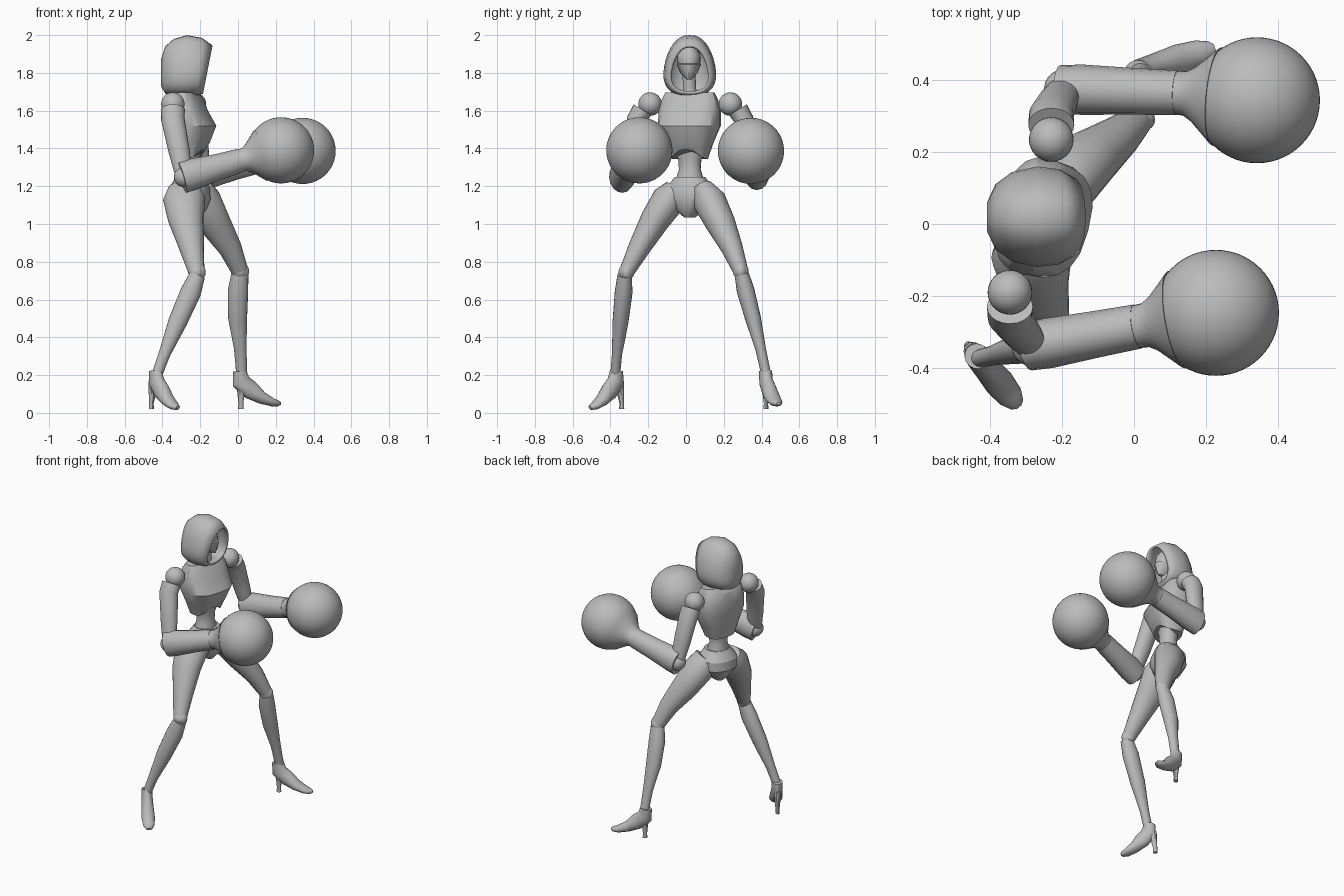
import bpy, bmesh, math
from mathutils import Vector, Matrix

cube = bpy.data.objects.get("Cube")
if cube:
    bpy.data.objects.remove(cube)

grey = bpy.data.materials.new("neutral_grey")
grey.use_nodes = True
grey.diffuse_color = (0.5, 0.5, 0.5, 1)
grey.node_tree.nodes["Principled BSDF"].inputs["Base Color"].default_value = (0.5, 0.5, 0.5, 1)


def finish(name, bm, angle=35):
    bmesh.ops.recalc_face_normals(bm, faces=bm.faces)
    mesh = bpy.data.meshes.new(name)
    bm.to_mesh(mesh)
    bm.free()
    mesh.materials.append(grey)
    ob = bpy.data.objects.new(name, mesh)
    bpy.context.collection.objects.link(ob)
    bpy.ops.object.select_all(action='DESELECT')
    ob.select_set(True)
    bpy.context.view_layer.objects.active = ob
    bpy.ops.object.shade_smooth_by_angle(angle=math.radians(angle))
    return ob


def skin(name, rings, caps=(True, True), angle=35):
    """Bridge a list of equal-length point loops."""
    bm = bmesh.new()
    loops = [[bm.verts.new(p) for p in ring] for ring in rings]
    n = len(loops[0])
    for a, b in zip(loops, loops[1:]):
        for i in range(n):
            j = (i + 1) % n
            bm.faces.new((a[i], a[j], b[j], b[i]))
    for loop, cap in ((loops[0], caps[0]), (loops[-1], caps[1])):
        if cap:
            bm.faces.new(loop)
    return finish(name, bm, angle)


def tube(name, path, fwd=(1, 0, 0), n=20):
    """Limb through (x, y, z, half width, half depth), depth measured along fwd."""
    pts = [Vector(p[:3]) for p in path]
    rings = []
    for k, p in enumerate(path):
        t = (pts[min(k + 1, len(pts) - 1)] - pts[max(k - 1, 0)]).normalized()
        side = t.cross(Vector(fwd)).normalized()
        front = side.cross(t)
        rings.append([pts[k] + side * p[3] * math.cos(a) + front * p[4] * math.sin(a)
                      for a in (2 * math.pi * i / n for i in range(n))])
    return skin(name, rings)


def power(v, e):
    return math.copysign(abs(v) ** e, v)


def body(name, origin, yaw, rows, e=0.75, n=20, arch=0, angle=25):
    """Stacked sections (z, half width, front, back); arch lifts the lower front edge."""
    rot = Matrix.Rotation(math.radians(yaw), 3, 'Z')
    rings = []
    for k, (z, w, f, b) in enumerate(rows):
        ring = []
        for i in range(n):
            a = 2 * math.pi * i / n
            c = power(math.cos(a), e)
            lift = arch * max(0, math.cos(a)) ** 3 if k == 0 else 0
            p = rot @ Vector((c * (f if c > 0 else b), w * power(math.sin(a), e), 0))
            ring.append(p + Vector((origin[0], origin[1], z + lift)))
        rings.append(ring)
    return skin(name, rings, angle=angle)


def ball(name, loc, r, scale=(1, 1, 1), seg=32):
    bm = bmesh.new()
    bmesh.ops.create_uvsphere(bm, u_segments=seg, v_segments=seg // 2, radius=r)
    bmesh.ops.scale(bm, vec=scale, verts=bm.verts)
    bmesh.ops.translate(bm, vec=loc, verts=bm.verts)
    return finish(name, bm)


# Hood: teardrop sections from the face opening to the closed back
hood_rows = [(-.135, .105, 1.945, 1.69, .05), (-.19, .128, 1.985, 1.68, .03),
             (-.27, .135, 2.0, 1.675, 0), (-.34, .12, 1.98, 1.68, 0),
             (-.385, .088, 1.94, 1.69, 0), (-.408, .04, 1.87, 1.73, 0)]
rings = []
for x, w, top, low, lean in hood_rows:
    ring = []
    for i in range(32):
        a = 2 * math.pi * i / 32
        c = power(math.cos(a), 0.9)
        z = (top + low) / 2 + (top - low) / 2 * c
        y = 0.02 + w * power(math.sin(a), 0.8) * (1 - 0.22 * c)
        ring.append((x - lean * (1 - c) / 2, y, z))
    rings.append(ring)
hood = skin("hood", rings, (False, True), 40)
shell = hood.modifiers.new("cloth_thickness", 'SOLIDIFY')
shell.thickness = 0.014
shell.offset = -1

# Head, mask and neck
body("head", (-.25, .015), 0, [(1.77, .015, .06, .02), (1.80, .042, .07, .05),
     (1.86, .062, .075, .07), (1.90, .06, .07, .07), (1.945, .03, .035, .04)], 1, angle=50)
body("face_mask", (-.25, .015), 0, [(1.765, .014, .068, .01), (1.80, .046, .08, .02),
     (1.845, .064, .084, .02), (1.85, .06, .07, .02)], 1)
tube("neck", [(-.27, .02, 1.64, .05, .05), (-.26, .02, 1.70, .035, .036),
              (-.25, .015, 1.81, .034, .036)])

# Torso
body("chest", (-.27, .02), -15, [(1.345, .095, .085, .07), (1.43, .125, .115, .09),
     (1.52, .165, .148, .10), (1.60, .165, .10, .105), (1.66, .15, .075, .09),
     (1.695, .135, .05, .06), (1.70, .06, .04, .04)], arch=.05)
body("waist", (-.26, .02), -15, [(1.22, .08, .07, .07), (1.29, .058, .052, .055),
     (1.34, .062, .055, .06), (1.42, .09, .07, .07)], 1)
body("pelvis", (-.25, .02), -20, [(1.035, .025, .05, .05), (1.07, .07, .08, .085),
     (1.13, .125, .10, .12), (1.19, .125, .095, .115), (1.25, .08, .07, .075)], .9)

# Arms: (side, shoulder, outward sign, elbow, wrist, glove)
ARMS = [("right", (-.345, -.19, 1.635), -1, (-.285, -.34, 1.25), (.01, -.285, 1.335), (.228, -.247, 1.39)),
        ("left", (-.23, .235, 1.635), 1, (-.195, .375, 1.265), (.12, .365, 1.335), (.342, .344, 1.387))]
for side, sh, s, el, wr, gl in ARMS:
    sh, el, wr, gl = (Vector(v) for v in (sh, el, wr, gl))
    ball(side + "_shoulder", sh, .062)
    ball(side + "_elbow", el, .055)
    p0 = sh + Vector((0, s * .04, -.03))
    p1 = sh + Vector((0, s * .07, -.08))
    mid = p1.lerp(el, .55)
    tube(side + "_upper_arm", [(*p0, .055, .064), (*p1, .052, .062),
         (*mid, .045, .056), (*el, .036, .045)])
    # Forearm sleeve widens toward the elbow
    axis = (wr - el).normalized()
    tube(side + "_forearm", [(*(el - axis * .012), .066, .085), (*(el + axis * .05), .07, .083),
         (*el.lerp(wr, .6), .065, .07), (*wr, .062, .064)], (0, 0, 1), 16)
    # Flared cuff blends into the round glove
    cuff = [(*wr.lerp(gl, f), r, r) for f, r in ((-.02, .06), (.1, .062), (.22, .078), (.38, .112), (.5, .138))]
    tube(side + "_cuff", cuff, (0, 0, 1), 24)
    ball(side + "_glove", gl, .175, seg=56)

# Legs: thigh and shin paths
LEGS = {
    "right": ([(-.285, -.05, 1.19, .06, .085), (-.285, -.09, 1.13, .09, .112),
               (-.275, -.165, 1.02, .078, .094), (-.245, -.25, .87, .058, .065),
               (-.22, -.315, .745, .04, .043)],
              [(-.215, -.325, .73, .038, .042), (-.25, -.33, .64, .047, .055),
               (-.32, -.347, .48, .042, .05), (-.39, -.365, .31, .027, .031),
               (-.43, -.375, .20, .026, .028)]),
    "left": ([(-.215, .085, 1.19, .06, .08), (-.185, .125, 1.12, .088, .098),
              (-.12, .185, 1.0, .078, .085), (-.04, .245, .87, .057, .062),
              (.01, .29, .75, .04, .045)],
             [(.01, .295, .735, .038, .045), (0, .315, .65, .047, .054),
              (-.002, .355, .50, .042, .05), (.012, .395, .34, .028, .033),
              (.02, .425, .20, .026, .029)])}
# Shoes: toe direction, length scale, toe drop, heel offset
SHOES = {"right": ((.64, -.77), .8, .02, -.045), "left": (Vector((.95, .3)), 1, 0, -.005)}
for side, (thigh, shin) in LEGS.items():
    tube(side + "_thigh", thigh)
    tube(side + "_shin", shin)
    knee = Vector(thigh[-1][:3])
    ball(side + "_knee", knee, .042)
    ball(side + "_kneecap", knee + Vector((.018, 0, 0)), .034, (.9, .9, 1.25), 16)
    d, length, drop, back = SHOES[side]
    ankle = Vector(shin[-1][:3])

    def at(f, z, *size):
        return (ankle.x + d[0] * f, ankle.y + d[1] * f, z, *size)
    profile = [(-.012, .222, .034, .036), (-.004, .165, .035, .05), (.05, .12, .038, .05),
               (.11, .08, .042, .033), (.17, .056, .036, .022), (.205, .05, .022, .015), (.216, .05, .01, .008)]
    tube(side + "_shoe", [at(f * length, z - drop * f / .2, w, h) for f, z, w, h in profile], (0, 0.001, 1))
    tube(side + "_heel", [at(back * .4 - .01, .165, .026, .026), at(back * .8, .11, .02, .02),
                          at(back, .05, .012, .013), at(back, .02, .013, .015)], (d[0], d[1], 0), 10)
